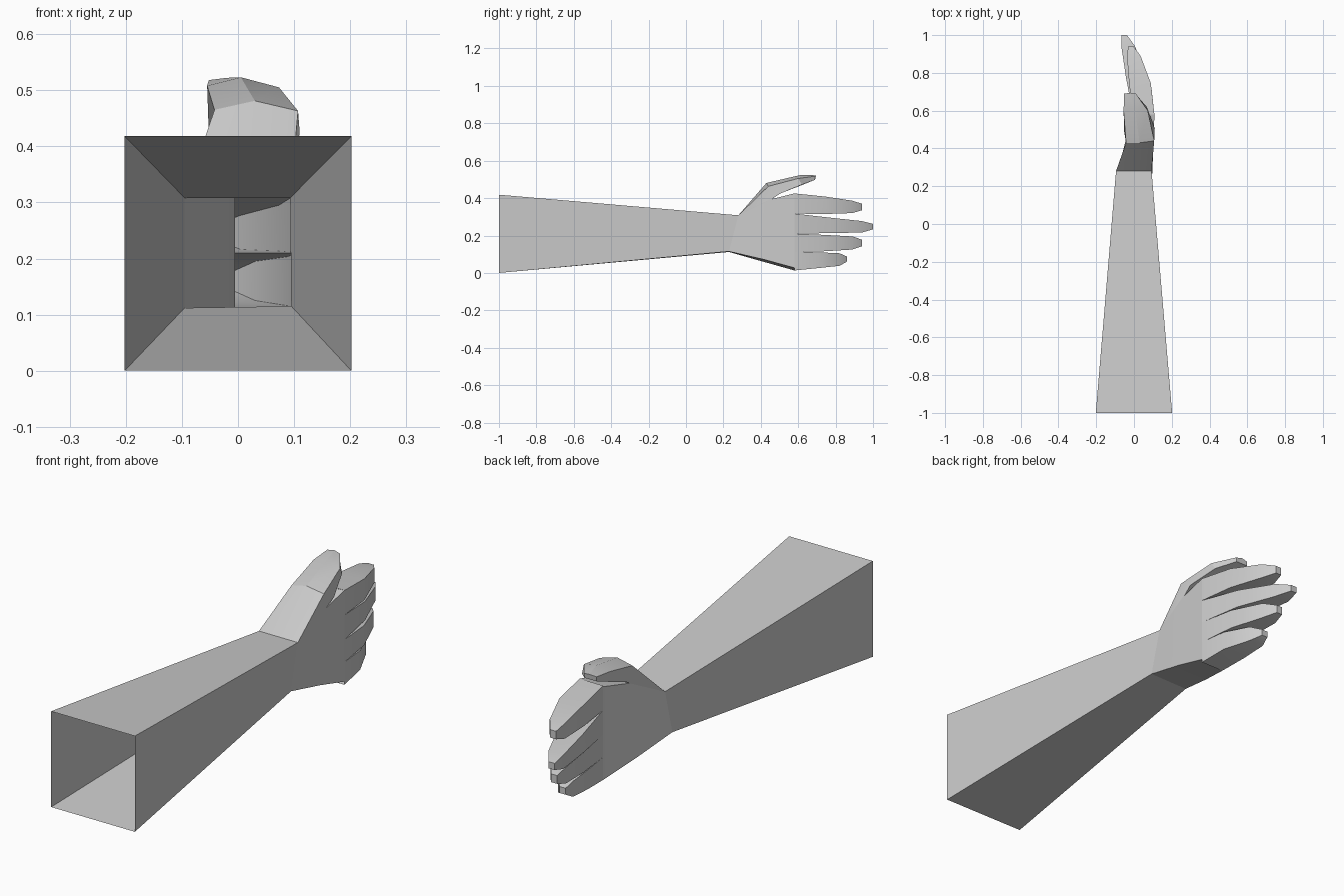
import bpy, bmesh, math


def loft(name, rings, cap_end=False, skip=()):
    """Skin equal-length rings of points; skip holds (segment, side) gaps."""
    bm = bmesh.new()
    loops = [[bm.verts.new(p) for p in ring] for ring in rings]
    n = len(loops[0])
    for s, (a, b) in enumerate(zip(loops, loops[1:])):
        for i in range(n):
            if (s, i) not in skip:
                j = (i + 1) % n
                bm.faces.new((a[i], a[j], b[j], b[i]))
    if cap_end:
        bm.faces.new(loops[-1])
    bmesh.ops.remove_doubles(bm, verts=bm.verts, dist=1e-5)
    bmesh.ops.recalc_face_normals(bm, faces=bm.faces)
    mesh = bpy.data.meshes.new(name)
    bm.to_mesh(mesh)
    bm.free()
    ob = bpy.data.objects.new(name, mesh)
    bpy.context.collection.objects.link(ob)
    bpy.ops.object.select_all(action='DESELECT')
    ob.select_set(True)
    bpy.context.view_layer.objects.active = ob
    bpy.ops.object.shade_smooth_by_angle(angle=math.radians(25))
    return ob


# Shared joints: rings run top-left, top-right, bottom-right, bottom-left
wrist = [(-0.095, 0.28, 0.308), (0.093, 0.28, 0.308),
         (0.095, 0.23, 0.115), (-0.095, 0.23, 0.112)]
mid_palm = [(-0.035, 0.44, 0.39), (0.105, 0.46, 0.395),
            (0.103, 0.42, 0.071), (-0.05, 0.42, 0.058)]
knuckles = [(-0.005, 0.58, 0.42), (0.108, 0.58, 0.425),
            (0.108, 0.58, 0.027), (-0.005, 0.58, 0.013)]

# Forearm: tapered square sleeve, open at the elbow
elbow = [(-0.202, -1, 0.418), (0.202, -1, 0.418), (0.202, -1, 0), (-0.202, -1, 0)]
loft("forearm", [elbow, wrist])

# Palm: open tube with a gap on top where the thumb joins
loft("palm", [wrist, mid_palm, knuckles], skip={(0, 0)})

# Thumb: five-sided, growing out of the gap in the palm
ridge = (0.0, 0.28, 0.308)
loft("thumb", [
    [wrist[0], ridge, wrist[1], mid_palm[1], mid_palm[0]],
    [(-0.042, 0.43, 0.465), (0.03, 0.43, 0.481), (0.107, 0.44, 0.463),
     (0.11, 0.505, 0.425), (-0.052, 0.49, 0.42)],
    [(-0.055, 0.60, 0.508), (0.005, 0.61, 0.523), (0.073, 0.60, 0.505),
     (0.068, 0.62, 0.472), (-0.053, 0.61, 0.466)],
    [(-0.052, 0.69, 0.518), (-0.02, 0.695, 0.522), (0.01, 0.69, 0.517),
     (0.007, 0.69, 0.498), (-0.05, 0.69, 0.498)],
], cap_end=True)

# Fingers: tip y, bend offset, then (bottom z, top z) at four stations
fingers = {
    "index_finger": (0.94, 0.035, (0.317, 0.425), (0.315, 0.408), (0.32, 0.386), (0.335, 0.37)),
    "middle_finger": (1.0, 0.0, (0.21, 0.317), (0.213, 0.295), (0.216, 0.277), (0.233, 0.262)),
    "ring_finger": (0.94, 0.03, (0.112, 0.210), (0.116, 0.203), (0.125, 0.195), (0.142, 0.178)),
    "little_finger": (0.86, 0.045, (0.013, 0.112), (0.026, 0.110), (0.038, 0.105), (0.06, 0.088)),
}
# Side profile of a finger: fraction along, palm-side x, back-side x
profile = [(0, -0.005, 0.108), (0.46, -0.042, 0.073), (0.86, -0.067, 0.005), (1, -0.066, -0.037)]
for name, (tip, bend, *spans) in fingers.items():
    rings = []
    for (t, inner, outer), (lo, hi) in zip(profile, spans):
        y, dx = 0.58 + (tip - 0.58) * t, bend * t
        rings.append([(inner + dx, y, hi), (outer + dx, y, hi),
                      (outer + dx, y, lo), (inner + dx, y, lo)])
    loft(name, rings, cap_end=True)
